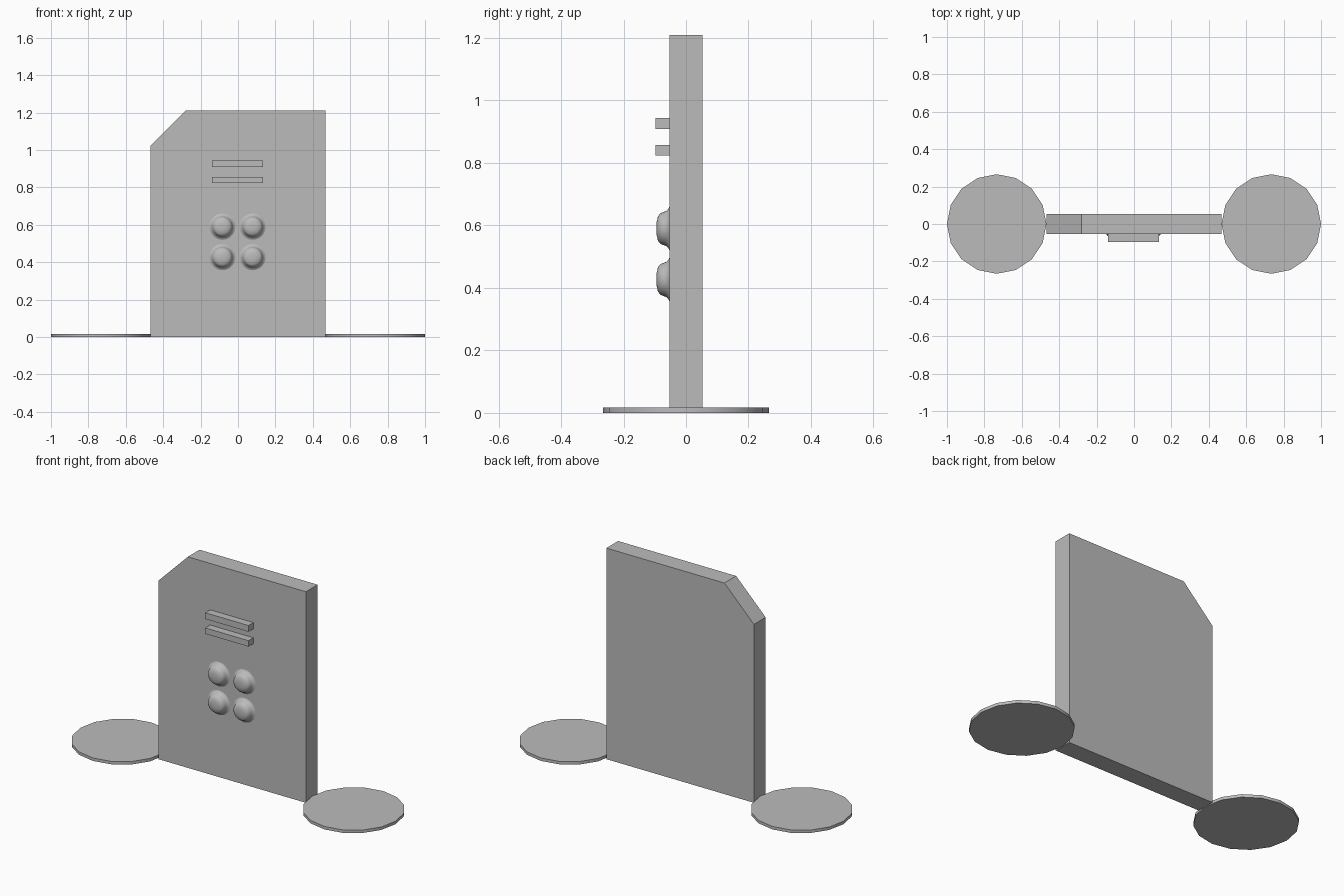
import bpy
import bmesh
import math

cube = bpy.data.objects.get("Cube")
if cube:
    bpy.data.objects.remove(cube, do_unlink=True)

grey = bpy.data.materials.new("plain grey")
grey.use_nodes = True
grey.diffuse_color = (0.5, 0.5, 0.5, 1)
grey.node_tree.nodes["Principled BSDF"].inputs["Base Color"].default_value = (0.5, 0.5, 0.5, 1)


def add_object(name, bm, smooth=False):
    bmesh.ops.recalc_face_normals(bm, faces=bm.faces)
    mesh = bpy.data.meshes.new(name)
    bm.to_mesh(mesh)
    bm.free()
    mesh.materials.append(grey)
    obj = bpy.data.objects.new(name, mesh)
    bpy.context.collection.objects.link(obj)
    if smooth:
        bpy.ops.object.select_all(action='DESELECT')
        obj.select_set(True)
        bpy.context.view_layer.objects.active = obj
        bpy.ops.object.shade_smooth_by_angle(angle=math.radians(40))
    return obj


def plate(name, outline, y_front, y_back):
    """Extrude an x-z outline from front to back."""
    bm = bmesh.new()
    face = bm.faces.new([bm.verts.new((x, y_front, z)) for x, z in outline])
    moved = bmesh.ops.extrude_face_region(bm, geom=[face])["geom"]
    verts = [v for v in moved if isinstance(v, bmesh.types.BMVert)]
    bmesh.ops.translate(bm, verts=verts, vec=(0, y_back - y_front, 0))
    return add_object(name, bm)


def knob(name, x, z, profile, y_base, sides=32):
    """Spin a radius-height profile around an axis facing the front."""
    bm = bmesh.new()
    verts = [bm.verts.new((x + r, y_base - h, z)) for r, h in profile]
    edges = [bm.edges.new(pair) for pair in zip(verts, verts[1:])]
    bmesh.ops.spin(bm, geom=verts + edges, cent=(x, 0, z), axis=(0, 1, 0),
                   angle=math.tau, steps=sides)
    bmesh.ops.remove_doubles(bm, verts=bm.verts, dist=0.0005)
    return add_object(name, bm, smooth=True)


# Upright panel with one clipped top corner
half_w, half_d, top, clip = 0.468, 0.053, 1.21, 0.187
plate("panel", [(-half_w, 0), (half_w, 0), (half_w, top),
                (clip - half_w, top), (-half_w, top - clip)], -half_d, half_d)

# Raised bars
for name, low, high in (("lower_bar", 0.823, 0.857), ("upper_bar", 0.908, 0.944)):
    plate(name, [(-0.14, low), (0.134, low), (0.134, high), (-0.14, high)],
          -0.097, -half_d)

# Four rounded knobs with flared bases
flared_dome = [(0.07, 0), (0.062, 0.004), (0.056, 0.011), (0.053, 0.019),
               (0.049, 0.029), (0.039, 0.037), (0.02, 0.041), (0, 0.042)]
for row, z in (("lower", 0.427), ("upper", 0.59)):
    for side, x in (("right", -0.084), ("left", 0.078)):
        knob(f"{row}_{side}_knob", x, z, flared_dome, -half_d)

# Flat round feet
for side, sign in (("right", -1), ("left", 1)):
    bm = bmesh.new()
    bmesh.ops.create_cone(bm, cap_ends=True, segments=16,
                          radius1=0.266, radius2=0.266, depth=0.017)
    bmesh.ops.translate(bm, verts=bm.verts, vec=(sign * 0.734, 0, 0.0085))
    add_object(f"{side}_foot", bm, smooth=True)
